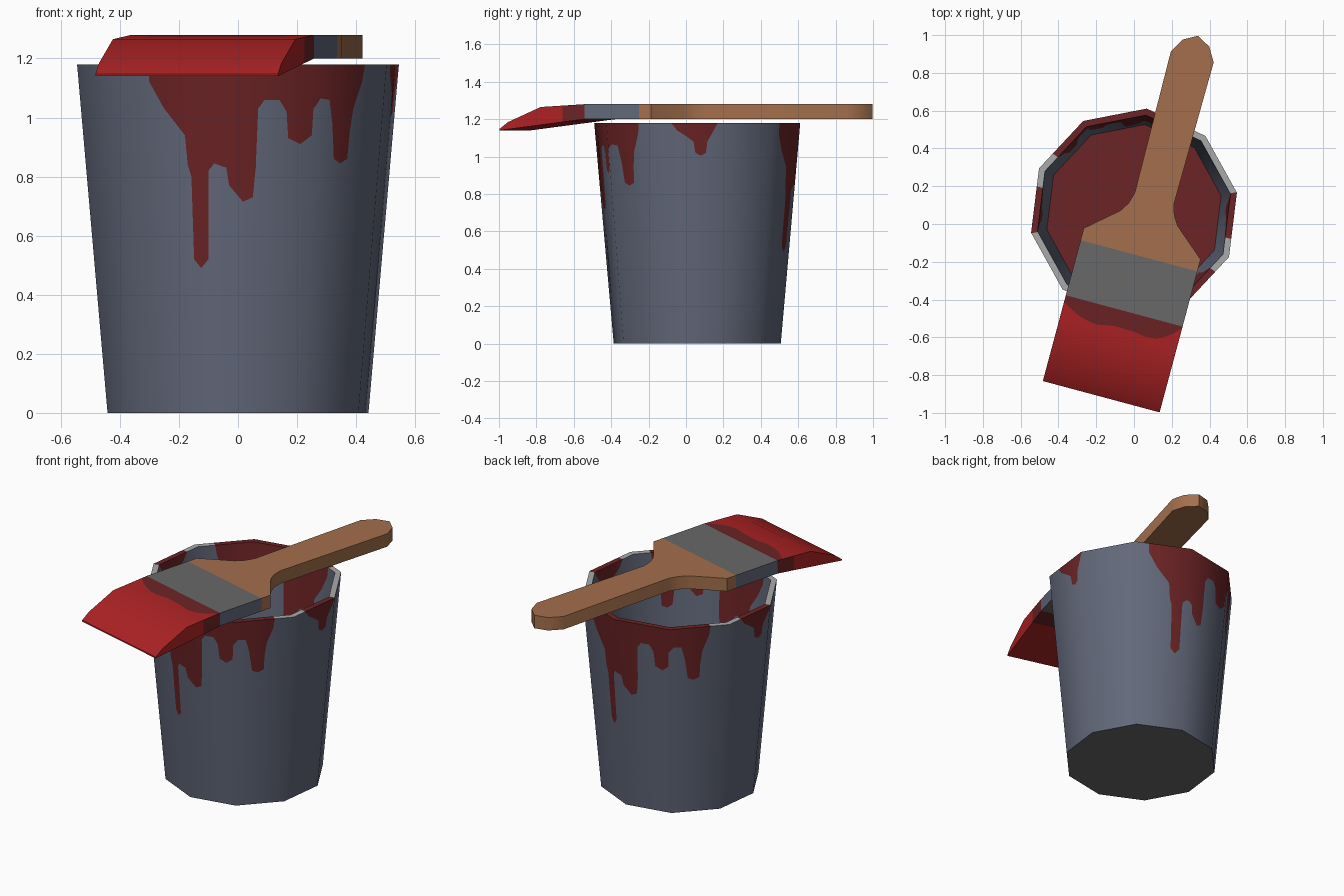
import bpy, math
from mathutils import Vector

if "Cube" in bpy.data.objects:
    bpy.data.objects.remove(bpy.data.objects["Cube"])

# ---------- materials ----------
def lin(c):
    c /= 255
    return c / 12.92 if c <= 0.04045 else ((c + 0.055) / 1.055) ** 2.4

def mat(name, r, g, b):
    m = bpy.data.materials.new(name)
    m.diffuse_color = (lin(r), lin(g), lin(b), 1)
    m.use_nodes = True
    m.node_tree.nodes["Principled BSDF"].inputs["Base Color"].default_value = m.diffuse_color
    return m

STEEL = mat("blue_grey_steel", 98, 104, 122)
PAINT = mat("dark_red_paint", 108, 35, 37)
RED = mat("bright_red", 172, 34, 36)
GREY = mat("mid_grey", 104, 104, 104)
LIGHT = mat("light_grey", 170, 170, 170)
WOOD = mat("wood", 163, 111, 76)

def build(name, verts, faces, mats, idx=None, smooth=None):
    me = bpy.data.meshes.new(name)
    me.from_pydata(verts, [], faces)
    for m in mats:
        me.materials.append(m)
    if idx:
        me.polygons.foreach_set("material_index", idx)
    if smooth:
        me.shade_smooth()
        me.set_sharp_from_angle(angle=math.radians(smooth))
    ob = bpy.data.objects.new(name, me)
    bpy.context.collection.objects.link(ob)
    return ob

# ---------- bucket: ten-sided, t counts sides around it ----------
TOP, LEVEL, CY = 1.18, 0.62, 0.06
R_BOT, R_TOP, RI_BOT, RI_TOP = 0.45, 0.555, 0.47, 0.52

def corner(k):
    a = math.radians(-133 + 36 * k)
    return Vector((math.cos(a), math.sin(a), 0))

def ring(t, r, z):
    k = math.floor(t)
    p = corner(k).lerp(corner(k + 1), t - k) * r
    return Vector((p.x, p.y + CY, z))

def side_of(x):
    """Side parameter of a front-facing point, from its x at rim scale."""
    for k in range(3):
        a, b = corner(k).x * R_TOP, corner(k + 1).x * R_TOP
        if x <= b:
            return k + (x - a) / (b - a)
    return 3

# lower edge of the paint runs (x at rim scale, z); repeated on the back
RUNS = [(-.305, 1.18), (-.303, 1.12), (-.256, 1.03), (-.187, .94), (-.18, .84),
        (-.168, .80), (-.166, .52), (-.14, .49), (-.112, .52), (-.106, .82),
        (-.085, .845), (-.042, .83), (-.032, .77), (.018, .715), (.054, .73),
        (.0636, .83), (.07, 1.03), (.092, 1.06), (.143, 1.06), (.169, 1.02),
        (.177, .93), (.22, .91), (.26, .94), (.2615, 1.03), (.285, 1.065),
        (.316, 1.06), (.33, .98), (.342, .86), (.365, .845), (.39, .86),
        (.3925, .95), (.40, 1.03), (.424, 1.12), (.43, 1.18)]
SMALL = [(3.28, 1.18), (3.37, 1.14), (3.51, 1.11), (3.63, 1.08), (3.66, 1.02),
         (3.75, 1.005), (3.83, 1.02), (3.85, 1.08), (3.95, 1.14), (4.01, 1.18)]
edge = [(0, TOP)] + [(side_of(x), z) for x, z in RUNS] + SMALL + [(5, TOP)]

def drip(t):
    for (a, za), (b, zb) in zip(edge, edge[1:]):
        if a <= t <= b:
            return za + (zb - za) * (t - a) / (b - a)
    return TOP

half = sorted({t for t, z in edge} | set(range(5)))
half = [t for t in half if t < 5]
cols = [(t + 5 * h, drip(t)) for h in (0, 1) for t in half]
N = len(cols)

def shell(name, r0, r1, z0, inward):
    verts, normals, ids, faces, idx = [], [], [], [], []
    sgn = -1 if inward else 1
    for t, d in cols:
        d = max(d, z0)
        row = []
        for z in (TOP, d, z0):
            if row and abs(z - verts[row[-1]].z) < 1e-5:
                row.append(row[-1])
                continue
            row.append(len(verts))
            r = r0 + (r1 - r0) * (z - z0) / (TOP - z0)
            verts.append(ring(t, r, z))
            n = ring(t, 1, 0) - Vector((0, CY, 0.089))
            normals.append(n.normalized() * sgn)
        ids.append(row)
    for i in range(N):
        a, b = ids[i], ids[(i + 1) % N]
        for k in (0, 1):
            f = list(dict.fromkeys((a[k + 1], b[k + 1], b[k], a[k])))
            if len(f) > 2:
                faces.append(f[::-1] if inward else f)
                idx.append(1 - k)
    ob = build(name, verts, faces, [STEEL, PAINT], idx)
    ob.data.shade_smooth()
    ob.data.normals_split_custom_set_from_vertices([tuple(n) for n in normals])

shell("bucket_outer_wall", R_BOT, R_TOP, 0, False)
shell("bucket_inner_wall", RI_BOT, RI_TOP, LEVEL, True)

# rim, red wherever a paint run starts
rv = [ring(t, r, TOP) for t, d in cols for r in (R_TOP, RI_TOP)]
rf = [(2*i, 2*((i+1) % N), 2*((i+1) % N) + 1, 2*i + 1) for i in range(N)]
ri = [int(min(cols[i][1], cols[(i+1) % N][1]) < TOP - 1e-4) for i in range(N)]
build("bucket_rim", rv, rf, [LIGHT, PAINT], ri)

# underside and paint surface
build("bucket_bottom", [ring(k, R_BOT, 0) for k in range(10)], [list(range(9, -1, -1))], [GREY])
build("paint_surface", [ring(k, RI_BOT, LEVEL) for k in range(10)], [list(range(10))], [PAINT])

# ---------- brush, built along +y then turned ----------
U, HW, Z0, Z1 = 0.069, 0.32, 1.20, 1.28
V_F0, V_F1 = -0.156, -0.458

def turn(ob):
    ob.rotation_euler.z = math.radians(-15)

def plate(name, outline, mats, side_mat=0, smooth=None):
    n = len(outline)
    verts = [(u + U, v, z) for z in (Z0, Z1) for u, v in outline]
    faces = [list(range(n - 1, -1, -1)), list(range(n, 2 * n))]
    faces += [(i, (i+1) % n, (i+1) % n + n, i + n) for i in range(n)]
    turn(build(name, verts, faces, mats, [0, 0] + [side_mat] * n, smooth))

# handle outline: right half mirrored to the left
right = [(HW, V_F0), (HW, -.09), (.157, .05), (.125, .10), (.108, .16),
         (.117, .935), (.073, 1.01)]
plate("brush_handle", right + [(0, 1.05)] + [(-u, v) for u, v in reversed(right)],
      [WOOD], smooth=40)
plate("brush_ferrule", [(-HW, V_F1), (HW, V_F1), (HW, V_F0), (-HW, V_F0)],
      [GREY, STEEL], 1)

# bristles: one cross-section per column, with a wavy wet band by the ferrule
band = [(-.32, .035), (-.28, .06), (-.22, .088), (-.16, .103), (-.12, .107), (-.03, .09),
        (.08, .093), (.15, .104), (.20, .098), (.24, .08), (.28, .05), (.32, .01)]
V_W, V_END = -0.58, -0.928

def top_z(v):
    return Z1 - 0.015 * (V_F1 - v) / (V_F1 + 0.70)

def low_z(v):
    return Z0 - 0.06 * (V_F1 - v) / (V_F1 - V_END)

bv, bf, bi = [], [], []
for u, d in band:
    sec = [(v, top_z(v)) for v in (V_F1, V_F1 - d, V_W, -.70)]
    sec += [(-.88, 1.185), (V_END, 1.148)]
    sec += [(v, low_z(v)) for v in (V_END, V_W, V_F1)]
    bv += [(u + U, v, z) for v, z in sec]
M = 9
for c in range(len(band) - 1):
    for k in range(M):
        k2 = (k + 1) % M
        bf.append((c*M + k, c*M + k2, (c+1)*M + k2, (c+1)*M + k))
        bi.append(int(k == 0 or k == 7))
last = (len(band) - 1) * M
for off, flip in ((0, True), (last, False)):
    for f, m in (((0, 1, 2, 7, 8), 1), ((2, 3, 4, 5, 6, 7), 0)):
        f = [off + q for q in f]
        bf.append(f[::-1] if flip else f)
        bi.append(m)
turn(build("brush_bristles", bv, bf, [RED, PAINT], bi, 40))
